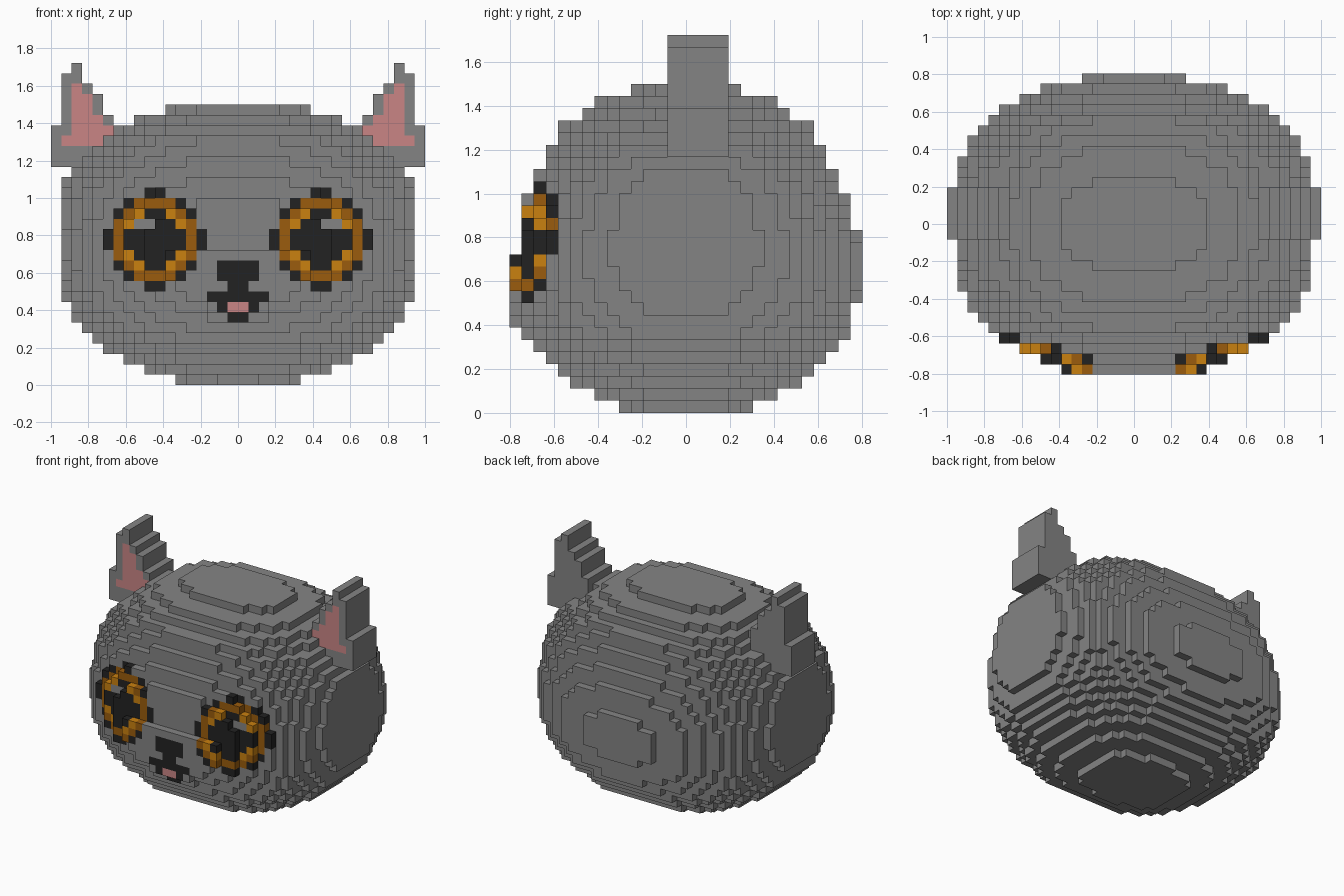
import bpy

if "Cube" in bpy.data.objects:
    bpy.data.objects.remove(bpy.data.objects["Cube"])

CELL = 1 / 18          # edge of one block
POWER = 2.5            # roundness of each head layer

# Colours
COLOURS = {
    "grey_fur": (0.231, 0.231, 0.231),
    "black": (0.016, 0.016, 0.016),
    "dark_amber": (0.328, 0.107, 0.004),
    "light_amber": (0.590, 0.220, 0.005),
    "pink": (0.590, 0.235, 0.235),
}
KEYS = {"g": 0, "k": 1, "o": 2, "a": 3, "p": 4}
materials = []
for name, rgb in COLOURS.items():
    m = bpy.data.materials.new(name)
    m.diffuse_color = (*rgb, 1)
    m.use_nodes = True
    m.node_tree.nodes["Principled BSDF"].inputs["Base Color"].default_value = m.diffuse_color
    materials.append(m)

cells = {}             # (x, y, z) -> [part, colour index]


def mirrored(i):
    """Both block columns lying i blocks from the middle plane."""
    return (("right", i), ("left", -1 - i))


# Head: one rounded layer per row, half width and half depth in blocks
WIDTH = [6.3, 9, 11.2, 12.8, 14, 15, 15.9, 16.4, 16.8, 17, 17.2, 17.3, 17.4, 17.4,
         17.4, 17.4, 17.3, 17.2, 17, 16.8, 16.2, 15.5, 14.4, 13, 11.8, 10.2, 7.2]
DEPTH = [5.2, 8, 10, 10.7, 11.6, 12.4, 13.1, 13.5, 13.8, 14.1, 14.3, 14.3, 14.3, 14.2,
         14.1, 13.8, 13.5, 13.1, 12.7, 12.3, 11.8, 11.3, 10.8, 10.2, 8.9, 7.5, 4.6]
for z, (w, d) in enumerate(zip(WIDTH, DEPTH)):
    for y in range(-13, 15):
        for x in range(-18, 18):
            if (abs(x + 0.5) / w) ** POWER + (abs(y) / d) ** POWER <= 1:
                cells[x, y, z] = ["head", 0]

# Muzzle plate: one raised layer at the front
for z, half in zip(range(7, 13), (3, 5, 6, 7, 7, 7)):
    for x in range(-half, half):
        cells[x, -14, z] = ["head", 0]


def paint_front(x, z, part, colour):
    """Recolour the foremost block of a column."""
    y = min((c[1] for c in cells if c[0] == x and c[2] == z), default=None)
    if y is not None:
        cells[x, y, z] = [part, colour]


# Eyes: rows from the top, columns from the outer side inwards
EYE = ["....kk....",
       "..kooook..",
       ".koakkaok.",
       ".oaggkkao.",
       "kokkkkkkok",
       "kokkkkkkok",
       ".oakkkkao.",
       ".koakkaok.",
       "..kooook..",
       "....kk...."]
for r, row in enumerate(EYE):
    for c, key in enumerate(row):
        if key != ".":
            for side, x in mirrored(12 - c):
                paint_front(x, 18 - r, side + "_eye", KEYS[key])

# Nose, mouth and tongue: half rows from the middle outwards
for z, row in {11: "kk", 10: "kk", 9: "k", 8: "kkk", 7: "pk", 6: "k"}.items():
    for i, key in enumerate(row):
        for side, x in mirrored(i):
            paint_front(x, z, "tongue" if key == "p" else "nose_and_mouth", KEYS[key])

# Ears: first and last block of each row, with a pink inner front
EAR = {21: (12, 17), 22: (12, 17), 23: (12, 17), 24: (12, 17), 25: (12, 16),
       26: (13, 16), 27: (13, 16), 28: (14, 16), 29: (15, 16), 30: (15, 15)}
INNER = {23: (13, 16), 24: (12, 15), 25: (13, 15), 26: (14, 15), 27: (14, 15), 28: (15, 15)}
for z, (a, b) in EAR.items():
    lo, hi = INNER.get(z, (1, 0))
    for i in range(a, b + 1):
        for side, x in mirrored(i):
            for y in range(-1, 4):
                pink = y == -1 and lo <= i <= hi
                cells.setdefault((x, y, z), [side + "_ear", 0])
                if pink:
                    cells[x, y, z] = [side + "_ear", KEYS["p"]]


def build(part):
    """Make one object from the exposed block faces of a part."""
    index, faces, mats = {}, [], []
    for pos, (owner, colour) in cells.items():
        if owner != part:
            continue
        for axis in range(3):
            u, v = (axis + 1) % 3, (axis + 2) % 3
            for step in (0, 1):
                near = list(pos)
                near[axis] += 2 * step - 1
                if tuple(near) in cells:
                    continue
                ring = []
                for du, dv in ((0, 0), (1, 0), (1, 1), (0, 1)):
                    p = list(pos)
                    p[axis] += step
                    p[u] += du
                    p[v] += dv
                    ring.append(index.setdefault(tuple(p), len(index)))
                faces.append(ring if step else ring[::-1])
                mats.append(colour)
    verts = [(x * CELL, (y - 0.5) * CELL, z * CELL) for x, y, z in index]
    mesh = bpy.data.meshes.new(part)
    mesh.from_pydata(verts, [], faces)
    for m in materials:
        mesh.materials.append(m)
    for poly, colour in zip(mesh.polygons, mats):
        poly.material_index = colour
    mesh.update()
    bpy.context.collection.objects.link(bpy.data.objects.new(part, mesh))


for part in sorted({owner for owner, _ in cells.values()}):
    build(part)
